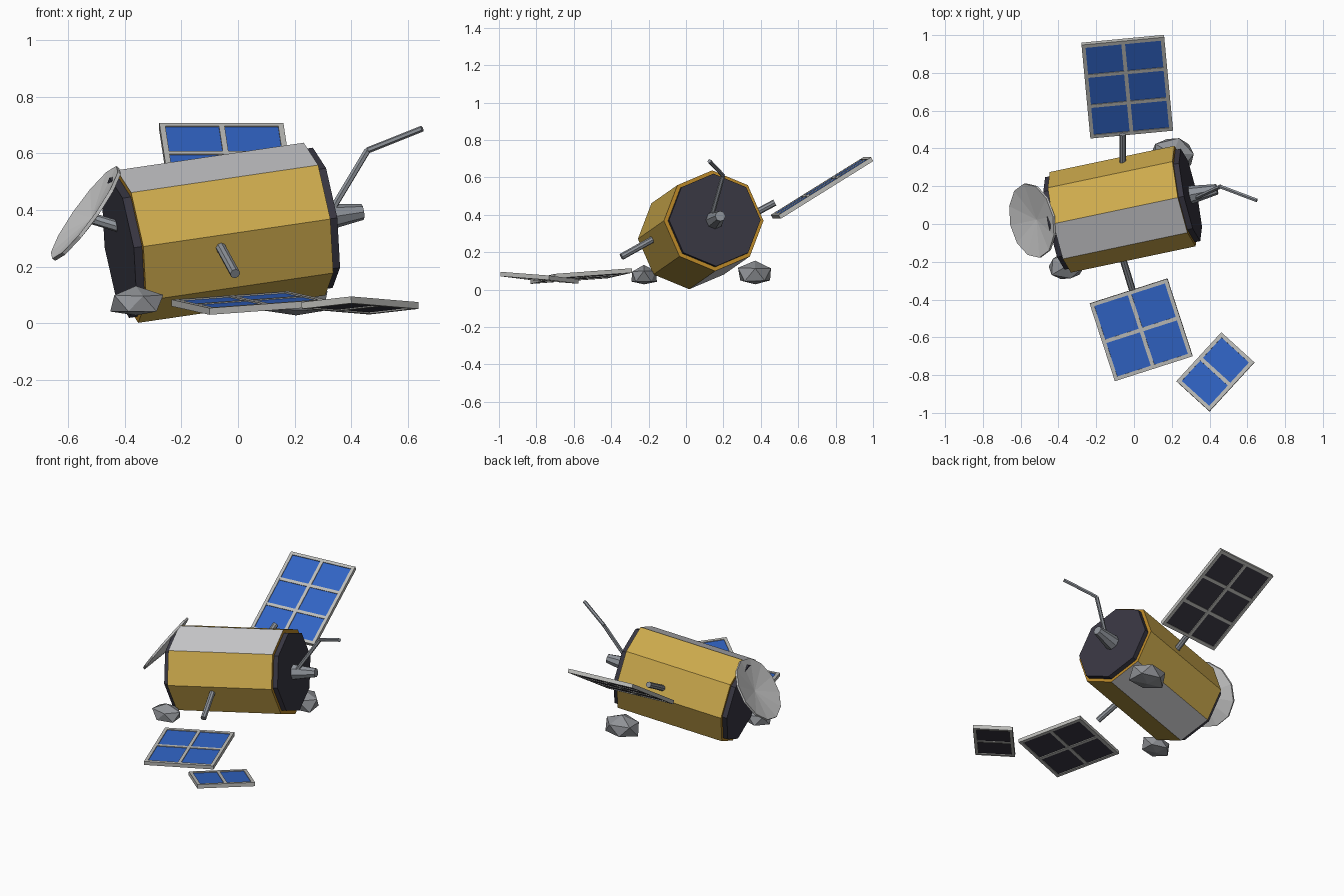
import bpy, bmesh, math, random
from mathutils import Vector, Matrix

cube = bpy.data.objects.get("Cube")
if cube:
    bpy.data.objects.remove(cube, do_unlink=True)


def material(name, r, g, b):
    m = bpy.data.materials.new(name)
    m.use_nodes = True
    m.diffuse_color = (r, g, b, 1)
    m.node_tree.nodes["Principled BSDF"].inputs["Base Color"].default_value = (r, g, b, 1)
    return m


GOLD = material("gold foil", 0.62, 0.41, 0.075)
AMBER = material("amber rim", 0.48, 0.24, 0.02)
WHITE = material("pale panel", 0.58, 0.58, 0.6)
DARK = material("charcoal", 0.04, 0.038, 0.055)
METAL = material("strut metal", 0.27, 0.29, 0.32)
DISH = material("dish grey", 0.6, 0.6, 0.6)
FRAME = material("frame grey", 0.5, 0.5, 0.48)
BLUE = material("solar blue", 0.03, 0.125, 0.55)
ROCK = material("rock grey", 0.28, 0.29, 0.31)


def finish(name, bm, mats):
    bmesh.ops.recalc_face_normals(bm, faces=bm.faces)
    me = bpy.data.meshes.new(name)
    bm.to_mesh(me)
    bm.free()
    for m in mats:
        me.materials.append(m)
    ob = bpy.data.objects.new(name, me)
    bpy.context.collection.objects.link(ob)
    return ob


def axes(x, y, z, origin):
    m = Matrix((x, y, z)).transposed().to_4x4()
    m.translation = origin
    return m


def along(origin, direction):
    """Frame whose z follows direction and whose x is as upright as possible."""
    z = Vector(direction).normalized()
    x = (Vector((0, 0, 1)) - z * z.z).normalized()
    return axes(x, z.cross(x), z, Vector(origin))


def lathe(name, profile, sides, matrix, mats, side_rule=None, end_mat=0):
    """Spin (radius, height) points around the local z axis."""
    bm = bmesh.new()
    rings = []
    for r, h in profile:
        ring = []
        for i in range(sides):
            a = math.tau * i / sides
            ring.append(bm.verts.new(matrix @ Vector((r * math.cos(a), r * math.sin(a), h))))
        rings.append(ring)
    for lo, hi in zip(rings, rings[1:]):
        for i in range(sides):
            j = (i + 1) % sides
            f = bm.faces.new((lo[i], lo[j], hi[j], hi[i]))
            f.material_index = side_rule(i) if side_rule else 0
    for ring, (r, h) in ((rings[0], profile[0]), (rings[-1], profile[-1])):
        if r > 0:
            bm.faces.new(ring).material_index = end_mat
    bmesh.ops.remove_doubles(bm, verts=bm.verts, dist=1e-5)
    return finish(name, bm, mats)


def rod(name, a, b, radius, sides=8):
    a, b = Vector(a), Vector(b)
    lathe(name, [(radius, 0), (radius, (b - a).length)], sides, along(a, b - a), [METAL])


def box(bm, matrix, size, centre=(0, 0, 0)):
    m = matrix @ Matrix.Translation(centre) @ Matrix.Diagonal((*size, 1))
    made = bmesh.ops.create_cube(bm, size=1, matrix=m)
    return {f for v in made["verts"] for f in v.link_faces}


def solar_panel(name, centre, x_dir, y_dir, w, l, nx, ny):
    x = Vector(x_dir).normalized()
    z = x.cross(Vector(y_dir)).normalized()
    m = axes(x, z.cross(x), z, Vector(centre))
    bar, thick = 0.02, 0.024
    # Bars: rim plus dividers
    bm = bmesh.new()
    for i in range(nx + 1):
        box(bm, m, (bar, l, thick), ((w - bar) * (i / nx - 0.5), 0, 0))
    for j in range(ny + 1):
        inset = 0 if j in (0, ny) else 0.002
        box(bm, m, (w - inset, bar, thick - inset), (0, (l - bar) * (j / ny - 0.5), 0))
    finish(name + "_frame", bm, [FRAME])
    # Cells: blue above, charcoal below
    bm = bmesh.new()
    box(bm, m, (w - bar, l - bar, thick - 0.01))
    bmesh.ops.recalc_face_normals(bm, faces=bm.faces)
    for f in bm.faces:
        f.material_index = 0 if f.normal.dot(z) > 0.5 else 1
    finish(name + "_cells", bm, [BLUE, DARK])


def rock(name, centre, size, seed):
    random.seed(seed)
    bm = bmesh.new()
    bmesh.ops.create_icosphere(bm, subdivisions=1, radius=0.5)
    for v in bm.verts:
        v.co *= random.uniform(0.92, 1.08)
        v.co = Vector(c * s for c, s in zip(v.co, size)) + Vector(centre)
        v.co.z = max(v.co.z, 0.028)
    finish(name, bm, [ROCK])


# Body: eight-sided drum with two pale faces
left = Vector((-0.39, 0.009, 0.271))
right = Vector((0.27, 0.148, 0.368))
axis = (right - left).normalized()
length = (right - left).length
body = along(left, axis)
lathe("body", [(0.272, 0), (0.272, length)], 8, body, [GOLD, WHITE, AMBER],
      lambda i: 1 if i in (0, 4) else 0, 2)

# End caps
lathe("left_cap", [(0.25, -0.03), (0.25, 0.01)], 8, body, [DARK])
lathe("right_cap", [(0.25, length - 0.01), (0.25, length + 0.03)], 8, body, [DARK])

# Thruster nozzle on the right end
lathe("nozzle", [(0.05, length + 0.02), (0.028, length + 0.175)], 8, body, [METAL])

# Bent antenna
elbow = (0.457, 0.198, 0.61)
rod("antenna_lower", (0.31, 0.13, 0.365), elbow, 0.012, 6)
rod("antenna_upper", elbow, (0.65, 0.125, 0.687), 0.011, 6)

# Dish and its mount
dish_centre = Vector((-0.54, 0.018, 0.39))
dish_dir = Vector((-0.796, -0.167, 0.573))
lathe("dish", [(0, -0.03), (0.2, 0.003), (0.2, -0.01), (0, -0.045)], 12,
      along(dish_centre, dish_dir), [DISH])
rod("dish_mount", (-0.4, 0.005, 0.335), dish_centre - dish_dir * 0.038, 0.02)

# Broken panel struts
rod("front_strut", (-0.085, -0.1, 0.312), (-0.01, -0.345, 0.175), 0.018)
rod("back_strut", (-0.06, 0.25, 0.345), (-0.06, 0.475, 0.465), 0.018)

# Solar panels
solar_panel("back_panel", (-0.036, 0.727, 0.543), (0.443, 0.042, 0),
            (-0.051, 0.497, 0.31), 0.44, 0.585, 2, 3)
solar_panel("front_panel", (0.038, -0.56, 0.072), (0.412, 0.132, 0.03),
            (-0.133, 0.412, 0.03), 0.433, 0.433, 2, 2)
solar_panel("broken_panel", (0.431, -0.783, 0.063), (0.175, -0.159, 0.02),
            (0.238, 0.259, -0.02), 0.237, 0.352, 1, 2)

# Rocks
rock("front_rock", (-0.36, -0.225, 0.07), (0.2, 0.16, 0.125), 3)
rock("back_rock", (0.205, 0.37, 0.08), (0.25, 0.2, 0.15), 8)
